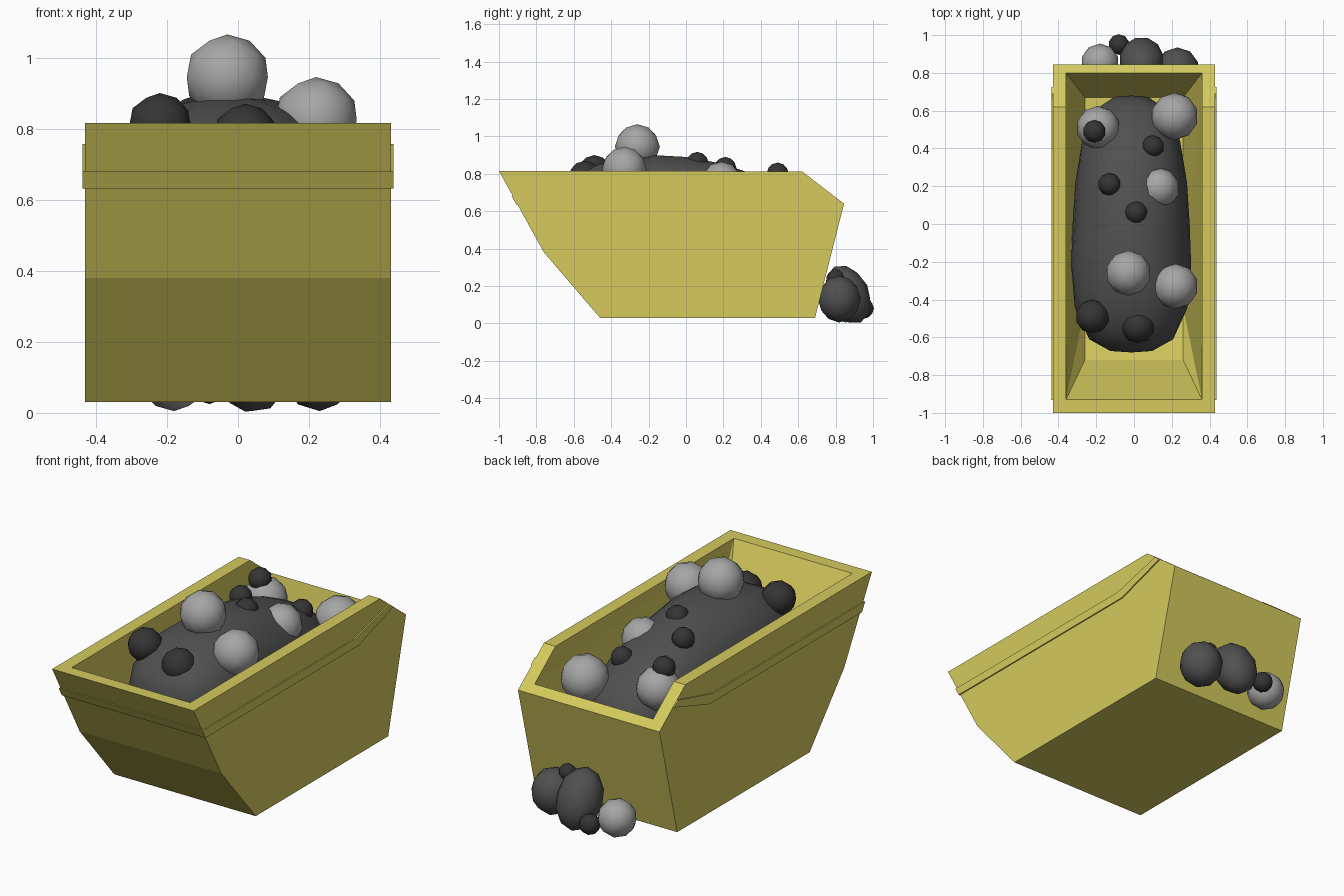
import bpy, bmesh
from math import hypot, radians

if "Cube" in bpy.data.objects:
    bpy.data.objects.remove(bpy.data.objects["Cube"])


def material(name, rgb):
    m = bpy.data.materials.new(name)
    m.use_nodes = True
    m.diffuse_color = (*rgb, 1)
    bsdf = next(n for n in m.node_tree.nodes if n.type == 'BSDF_PRINCIPLED')
    bsdf.inputs["Base Color"].default_value = (*rgb, 1)
    return m


YELLOW = material("yellow paint", (0.66, 0.59, 0.11))
LIGHT = material("light grey stone", (0.38, 0.38, 0.38))
MID = material("rubble grey", (0.08, 0.08, 0.08))
DARK = material("dark grey stone", (0.035, 0.035, 0.035))


def finish(bm, name, mat, smooth=False):
    bmesh.ops.recalc_face_normals(bm, faces=bm.faces)
    for f in bm.faces:
        f.smooth = smooth
    mesh = bpy.data.meshes.new(name)
    bm.to_mesh(mesh)
    bm.free()
    mesh.materials.append(mat)
    obj = bpy.data.objects.new(name, mesh)
    bpy.context.collection.objects.link(obj)
    return obj


def prism(name, profile, x0, x1, mat):
    """Extrude a (y, z) profile from x0 to x1."""
    bm = bmesh.new()
    face = bm.faces.new([bm.verts.new((x0, y, z)) for y, z in profile])
    ext = bmesh.ops.extrude_face_region(bm, geom=[face])["geom"]
    moved = [g for g in ext if isinstance(g, bmesh.types.BMVert)]
    bmesh.ops.translate(bm, verts=moved, vec=(x1 - x0, 0, 0))
    return finish(bm, name, mat)


def stone(name, loc, size, mat, tilt=0):
    bm = bmesh.new()
    bmesh.ops.create_icosphere(bm, subdivisions=2, radius=1)
    obj = finish(bm, name, mat, True)
    obj.location = loc
    obj.scale = size if isinstance(size, tuple) else (size,) * 3
    obj.rotation_euler.x = radians(tilt)
    return obj


# Bin shell
bin_shell = prism("bin_shell", [(-1, .815), (-.76, .38), (-.46, .03), (.69, .03),
                                (.845, .64), (.62, .813)], -.43, .43, YELLOW)

# Tapered hollow, cut from the shell
bm = bmesh.new()
rim = [(.36, -.93, .815), (.36, .60, .815), (.36, .80, .675)]
inner = rim + [(x, y, z + .4) for x, y, z in rim]
inner += [(.26, -.72, .40), (.26, -.44, .10), (.26, .67, .10)]
for x, y, z in inner:
    for side in (-1, 1):
        bm.verts.new((side * x, y, z))
hull = bmesh.ops.convex_hull(bm, input=bm.verts)
bmesh.ops.delete(bm, geom=[g for g in hull["geom_interior"]
                           if isinstance(g, bmesh.types.BMVert)], context='VERTS')
cutter = finish(bm, "hollow_cutter", YELLOW)
cutter.hide_render = True
cut = bin_shell.modifiers.new("hollow", 'BOOLEAN')
cut.operation = 'DIFFERENCE'
cut.solver = 'EXACT'
cut.object = cutter
bpy.context.view_layer.objects.active = bin_shell
bpy.ops.object.modifier_apply(modifier="hollow")
bpy.data.objects.remove(cutter)

# Raised band round the front and sides
side_band = [(-.932, .68), (.39, .68), (.69, .757), (.725, .73), (.42, .632), (-.905, .632)]
for side, name in ((1, "left_band"), (-1, "right_band")):
    prism(name, side_band, side * .425, side * .437, YELLOW)
prism("front_band", [(-.932, .68), (-.905, .632), (-.89, .632), (-.915, .68)],
      -.437, .437, YELLOW)

# Rubble heap: boxy in plan, wider at the front and sloping down to the back
bm = bmesh.new()
bmesh.ops.create_icosphere(bm, subdivisions=3, radius=1)
for v in bm.verts:
    x, y, z = v.co
    flat = hypot(x, y)
    if flat > .01:
        k = flat / (abs(x) ** 3 + abs(y) ** 3) ** (1 / 3)
        x, y = x * k, y * k
    y *= .68
    v.co = (x * (.31 - .05 * y) - .015, y, .55 + z * .34 - .12 * y)
finish(bm, "rubble_heap", MID, True)

# Stones on the heap
light_stones = [(-.03, -.26, .945, .12), (.22, -.33, .825, .12), (.13, .19, .755, .11),
                (.215, .57, .66, .125), (-.19, .51, .69, .115)]
dark_stones = [(-.22, -.49, .81, .09), (.02, -.54, .78, .09), (-.13, .21, .83, .06),
               (.01, .06, .855, .062), (.10, .41, .74, .06), (-.21, .49, .80, .06)]
for label, mat, rows in (("light", LIGHT, light_stones), ("dark", DARK, dark_stones)):
    for i, (x, y, z, r) in enumerate(rows, 1):
        stone(f"{label}_stone_{i}", (x, y, z), r, mat)

# Spilled stones behind the bin
stone("spilled_light_stone", (-.18, .855, .105), .1, LIGHT)
stone("spilled_large_stone", (.04, .865, .155), (.12, .115, .165), MID, 25)
stone("spilled_round_stone", (.23, .82, .13), (.115, .115, .125), MID)
stone("spilled_low_pebble", (-.08, .95, .08), .055, DARK)
stone("spilled_top_pebble", (.16, .80, .245), .045, DARK)
